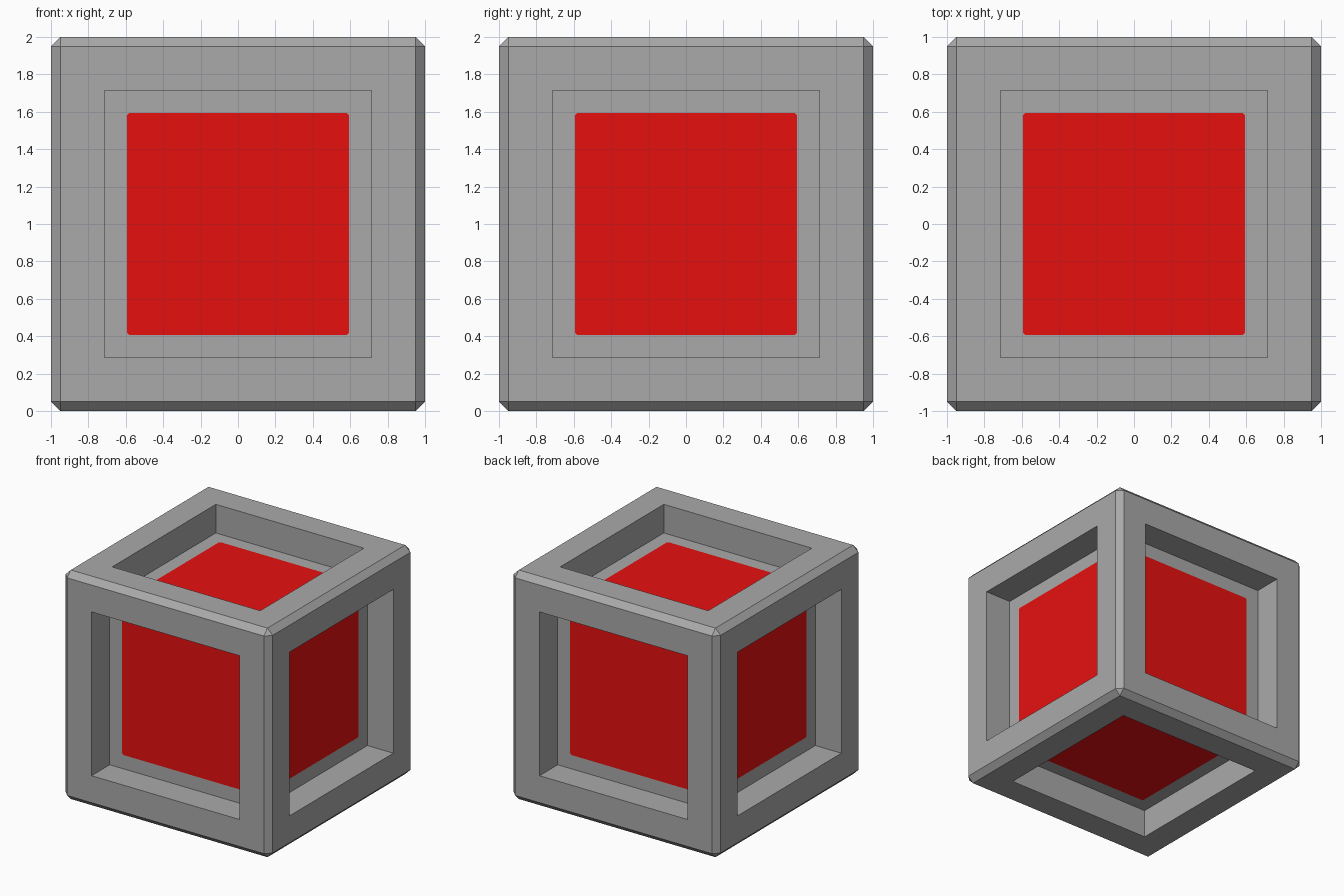
import bpy
import bmesh

if "Cube" in bpy.data.objects:
    bpy.data.objects.remove(bpy.data.objects["Cube"])


def material(name, rgb):
    m = bpy.data.materials.new(name)
    m.diffuse_color = (*rgb, 1.0)
    m.use_nodes = True
    m.node_tree.nodes["Principled BSDF"].inputs["Base Color"].default_value = m.diffuse_color
    return m


def inset(bm, faces, amount):
    bmesh.ops.inset_individual(bm, faces=faces, thickness=amount,
                               depth=0.0, use_even_offset=True)


bm = bmesh.new()

# Chamfered outer cube
bmesh.ops.create_cube(bm, size=2.0)
bmesh.ops.bevel(bm, geom=bm.edges[:], offset=0.05, offset_type='OFFSET',
                segments=1, affect='EDGES', profile=0.5)
sides = [f for f in bm.faces if f.calc_area() > 1]

# Square recess sunk straight into every side
inset(bm, sides, 0.95 - 0.715)
inset(bm, sides, 0.0005)
for f in sides:
    n = f.normal.copy()
    for v in f.verts:
        v.co -= n * 0.25

# Red panel on every recess floor, with small clipped corners
inset(bm, sides, 0.7145 - 0.594)
corners = [v for f in sides for v in f.verts]
bmesh.ops.bevel(bm, geom=corners, offset=0.012, segments=1,
                affect='VERTICES', profile=0.5)
bm.normal_update()
for f in bm.faces:
    f.material_index = 1 if f.calc_area() > 1 else 0
    f.smooth = False

mesh = bpy.data.meshes.new("recessed_cube")
bm.to_mesh(mesh)
bm.free()
mesh.materials.append(material("frame grey", (0.4, 0.4, 0.4)))
mesh.materials.append(material("panel red", (0.8, 0.005, 0.005)))

cube = bpy.data.objects.new("recessed_cube", mesh)
cube.location.z = 1.0
bpy.context.collection.objects.link(cube)
